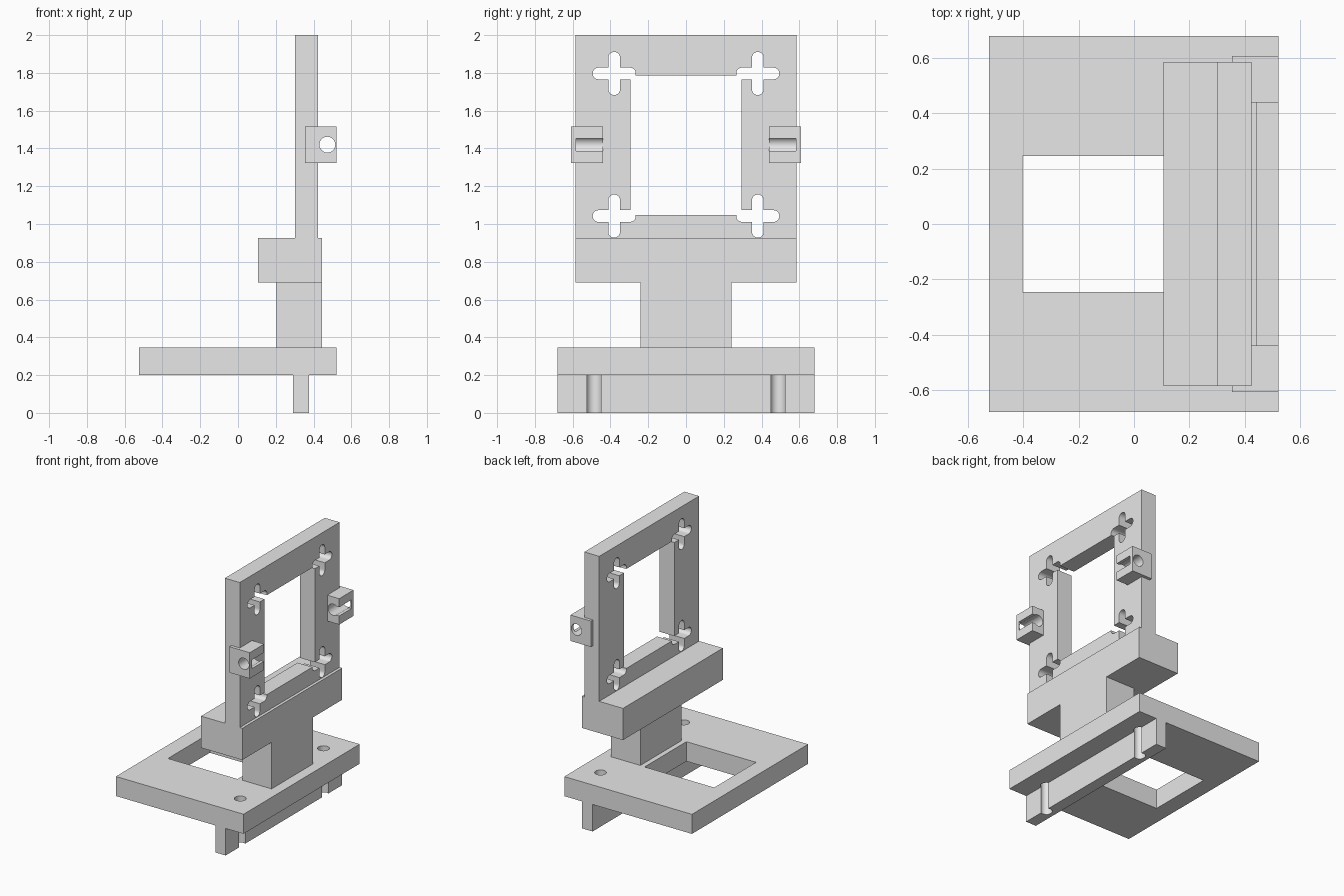
import bpy, bmesh
from math import cos, sin, pi
from mathutils import Vector

if "Cube" in bpy.data.objects:
    bpy.data.objects.remove(bpy.data.objects["Cube"], do_unlink=True)

GREY = bpy.data.materials.new("plain grey")
GREY.use_nodes = True
GREY.diffuse_color = (0.8, 0.8, 0.8, 1)
GREY.node_tree.nodes["Principled BSDF"].inputs["Base Color"].default_value = (0.8, 0.8, 0.8, 1)


def prism(name, profile, axis, lo, hi):
    """Extrude a 2D profile along an axis from lo to hi."""
    place = {"x": lambda u, v, w: (w, u, v),
             "y": lambda u, v, w: (u, w, v),
             "z": lambda u, v, w: (u, v, w)}[axis]
    bm = bmesh.new()
    face = bm.faces.new([bm.verts.new(place(u, v, lo)) for u, v in profile])
    shift = Vector(place(0, 0, hi - lo))
    new = bmesh.ops.extrude_face_region(bm, geom=[face])["geom"]
    bmesh.ops.translate(bm, vec=shift, verts=[g for g in new if isinstance(g, bmesh.types.BMVert)])
    bmesh.ops.recalc_face_normals(bm, faces=bm.faces)
    mesh = bpy.data.meshes.new(name)
    bm.to_mesh(mesh)
    bm.free()
    mesh.materials.append(GREY)
    ob = bpy.data.objects.new(name, mesh)
    bpy.context.collection.objects.link(ob)
    return ob


def box(name, x, y, z):
    return prism(name, [(x[0], y[0]), (x[1], y[0]), (x[1], y[1]), (x[0], y[1])], "z", *z)


def slot(u, v, r, half, upright):
    """Rounded slot outline; half = 0 straight length gives a circle."""
    pts = []
    for end in (1, -1):
        for i in range(17 if half else 16):
            a = -pi / 2 + pi * i / 16 + (0 if end > 0 else pi)
            p, q = end * half + r * cos(a), r * sin(a)
            pts.append((u - q, v + p) if upright else (u + p, v + q))
    return pts


def cut(ob, cutter):
    cutter.hide_render = True
    mod = ob.modifiers.new("cut", "BOOLEAN")
    mod.object, mod.solver = cutter, "EXACT"
    bpy.ops.object.select_all(action="DESELECT")
    bpy.context.view_layer.objects.active = ob
    ob.select_set(True)
    bpy.ops.object.modifier_apply(modifier=mod.name)
    bpy.data.objects.remove(cutter, do_unlink=True)


# Base plate with rectangular opening, and rail underneath
base = box("base_plate", (-0.525, 0.522), (-0.68, 0.68), (0.2, 0.345))
cut(base, box("opening_cutter", (-0.403, 0.168), (-0.245, 0.245), (0.1, 0.5)))
rail = box("bottom_rail", (0.29, 0.375), (-0.68, 0.68), (0, 0.2))

# Bolt holes run through the plate and groove the rail
for side in (-1, 1):
    for part in (base, rail):
        cut(part, prism("bolt_cutter", slot(0.36, side * 0.487, 0.04, 0, False), "z", -0.1, 0.5))

# Post and cross block
box("post", (0.205, 0.445), (-0.242, 0.242), (0.345, 0.69))
box("cross_block", (0.107, 0.445), (-0.585, 0.585), (0.69, 0.925))

# Upright frame with window and cross-shaped corner slots
frame = box("upright_frame", (0.302, 0.424), (-0.585, 0.585), (0.925, 2))
cut(frame, box("window_cutter", (0.2, 0.5), (-0.295, 0.295), (1.048, 1.785)))
for side in (-1, 1):
    for z in (1.042, 1.797):
        for upright in (True, False):
            outline = slot(side * 0.38, z, 0.031, 0.083, upright)
            cut(frame, prism("slot_cutter", outline, "x", 0.2, 0.5))

# Side lugs with a cross hole, slotted open on the outer face
lugs = []
for side, label in ((1, "left"), (-1, "right")):
    lug = box(label + "_lug", (0.355, 0.522), sorted((side * 0.44, side * 0.608)), (1.323, 1.515))
    cut(lug, prism("hole_cutter", slot(0.473, 1.42, 0.042, 0, False), "y", -0.8, 0.8))
    cut(lug, box("gap_cutter", (0.473, 0.6), sorted((side * 0.4, side * 0.582)), (1.387, 1.452)))
    lugs.append(lug)

# Smooth the round holes, keep the edges sharp
bpy.ops.object.select_all(action="DESELECT")
for ob in (base, rail, frame, *lugs):
    ob.select_set(True)
bpy.context.view_layer.objects.active = base
bpy.ops.object.shade_smooth_by_angle()
